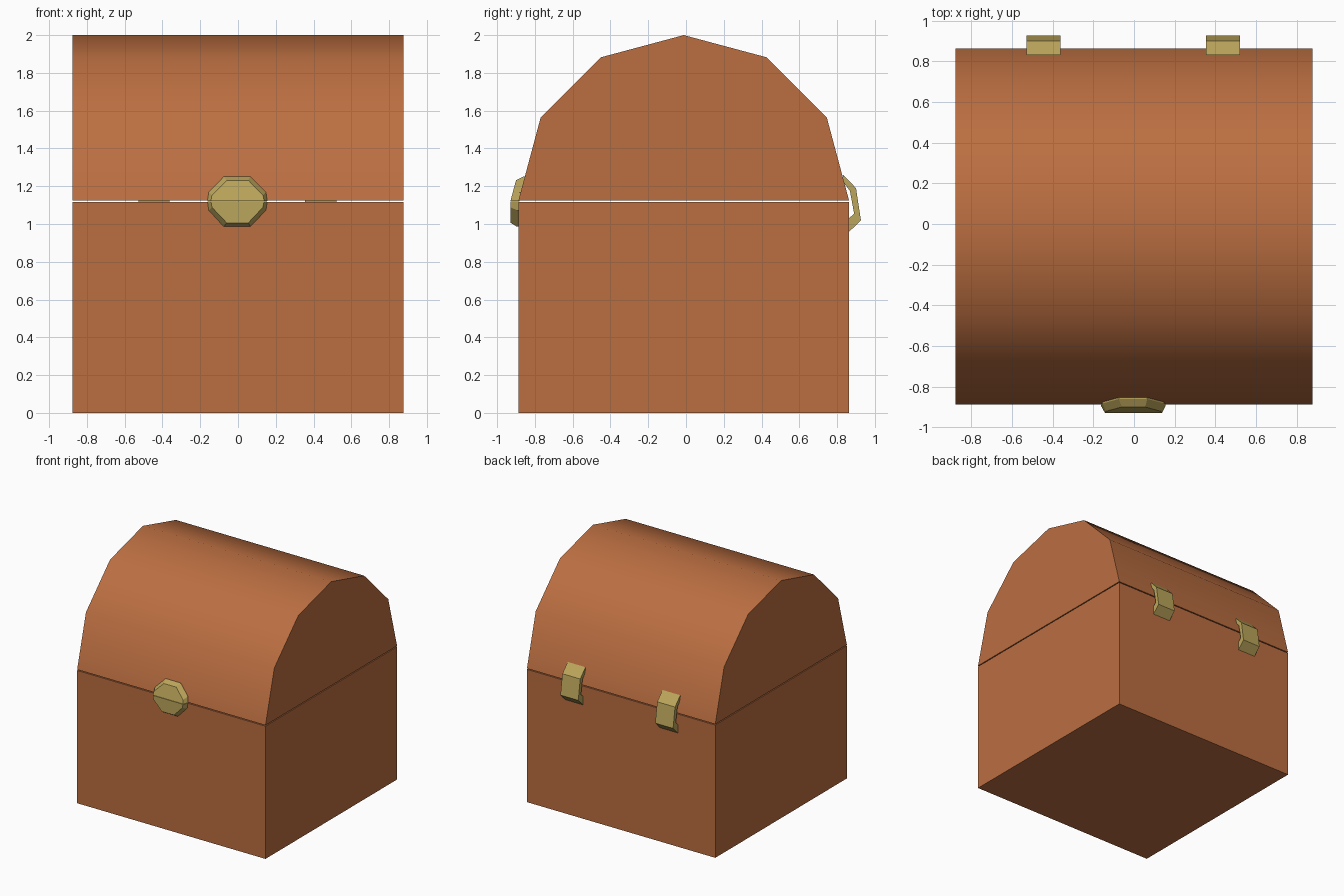
import bpy, bmesh, math

if "Cube" in bpy.data.objects:
    bpy.data.objects.remove(bpy.data.objects["Cube"])


def material(name, rgb):
    m = bpy.data.materials.new(name)
    m.diffuse_color = (*rgb, 1)
    m.use_nodes = True
    m.node_tree.nodes["Principled BSDF"].inputs["Base Color"].default_value = m.diffuse_color
    return m


wood = material("brown wood", (0.50, 0.158, 0.053))
brass = material("brass", (0.50, 0.38, 0.105))


def loft(name, rings, mat, smooth=None):
    """Closed solid made by joining rings that have equal point counts."""
    bm = bmesh.new()
    loops = [[bm.verts.new(p) for p in ring] for ring in rings]
    n = len(loops[0])
    for a, b in zip(loops, loops[1:]):
        for i in range(n):
            j = (i + 1) % n
            bm.faces.new((a[i], a[j], b[j], b[i]))
    bm.faces.new(loops[0][::-1])
    bm.faces.new(loops[-1])
    bmesh.ops.recalc_face_normals(bm, faces=bm.faces)
    me = bpy.data.meshes.new(name)
    bm.to_mesh(me)
    bm.free()
    me.materials.append(mat)
    ob = bpy.data.objects.new(name, me)
    bpy.context.collection.objects.link(ob)
    if smooth:
        bpy.ops.object.select_all(action='DESELECT')
        ob.select_set(True)
        bpy.context.view_layer.objects.active = ob
        bpy.ops.object.shade_smooth_by_angle(angle=math.radians(smooth))
    return ob


def prism(name, profile, x0, x1, mat, smooth=None):
    """Extrude a (y, z) profile along x."""
    return loft(name, [[(x, y, z) for y, z in profile] for x in (x0, x1)], mat, smooth)


R, CY, SEAM = 0.875, -0.012, 1.125

# Box body
prism("chest_body", [(CY - R, 0), (CY + R, 0), (CY + R, SEAM - 0.008), (CY - R, SEAM - 0.008)],
      -0.877, 0.877, wood)

# Rounded lid: half of a twelve-sided barrel
arc = [(CY + R * math.cos(math.pi * i / 6), SEAM + R * math.sin(math.pi * i / 6)) for i in range(7)]
prism("chest_lid", arc, -0.877, 0.877, wood, 40)

# Latch: bevelled half octagons, the upper one leaning back with the lid
outer = [(-0.162, 0), (-0.155, 0.045), (-0.075, 0.128), (0.065, 0.128), (0.148, 0.045), (0.155, 0)]
inner = [(-0.143, 0), (-0.138, 0.03), (-0.06, 0.108), (0.055, 0.108), (0.132, 0.03), (0.138, 0)]
for name, side, lean, seam in (("latch_upper", 1, 0.268, 1.123), ("latch_lower", -1, 0, 1.12)):
    rings = [[(x, y + lean * z, seam + side * z * (1 if side > 0 else 1.05)) for x, z in shape]
             for shape, y in ((outer, -0.882), (outer, -0.895), (inner, -0.929))]
    loft(name, rings, brass)

# Hinges: bent straps standing off the back
strap = [(0.83, 1.263), (0.90, 1.19), (0.926, 1.02), (0.863, 0.958),
         (0.863, 1.03), (0.89, 1.055), (0.868, 1.175), (0.83, 1.225)]
for name, x in (("hinge_left", -0.445), ("hinge_right", 0.438)):
    prism(name, strap, x - 0.083, x + 0.083, brass)
